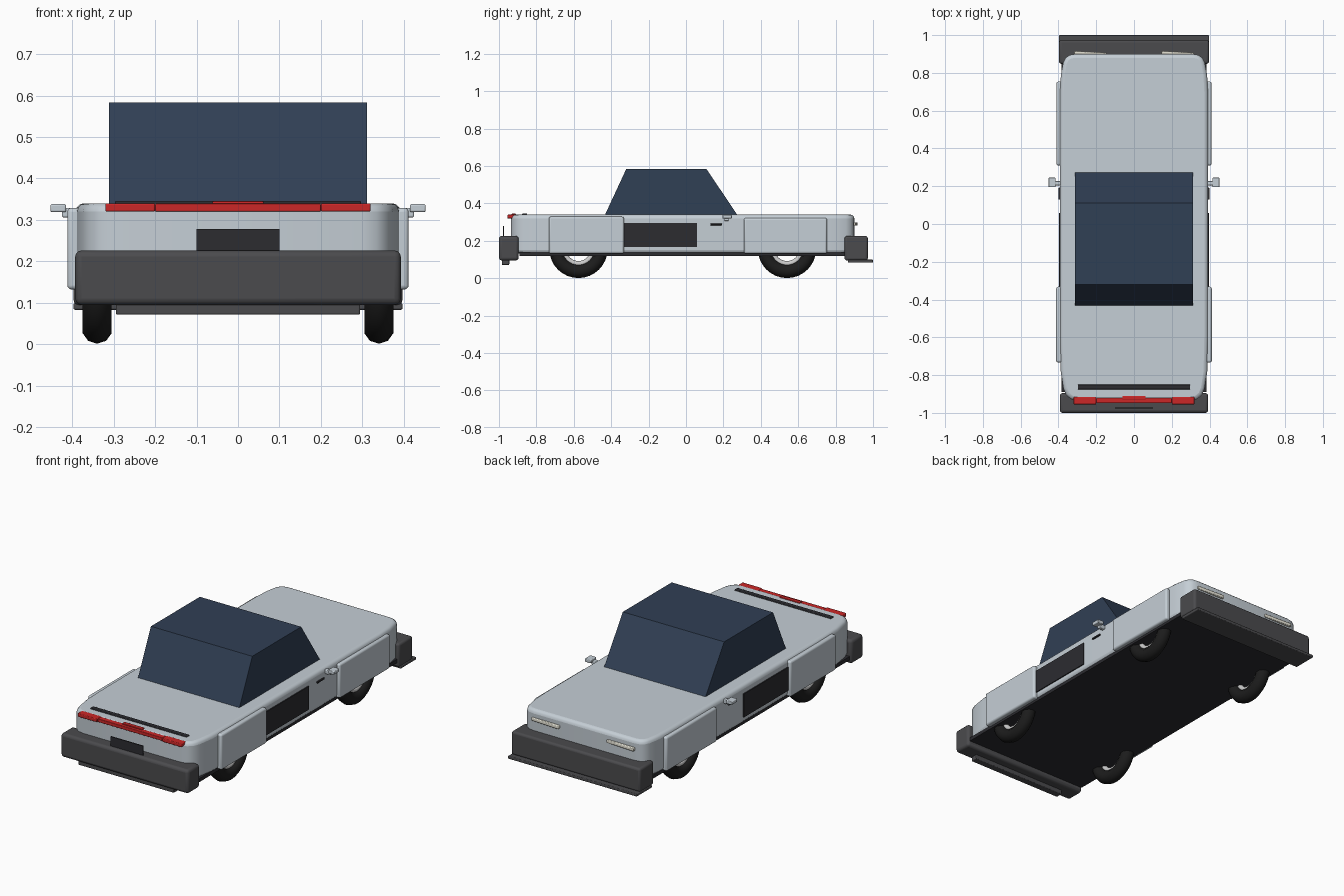
import bpy, bmesh, math

if "Cube" in bpy.data.objects:
    bpy.data.objects.remove(bpy.data.objects["Cube"])


def material(name, rgb):
    m = bpy.data.materials.new(name)
    m.diffuse_color = (*rgb, 1)
    m.use_nodes = True
    m.node_tree.nodes["Principled BSDF"].inputs["Base Color"].default_value = m.diffuse_color
    return m


SILVER = material("silver_paint", (0.56, 0.62, 0.67))
GLASS = material("blue_glass", (0.03, 0.05, 0.09))
DARK = material("dark_plastic", (0.07, 0.07, 0.075))
BLACK = material("black_trim", (0.025, 0.025, 0.03))
TYRE = material("rubber", (0.012, 0.012, 0.012))
RED = material("red_lens", (0.6, 0.02, 0.02))
LAMP = material("lamp_lens", (0.8, 0.78, 0.68))
RIM = material("rim_metal", (0.65, 0.66, 0.67))


def finish(obj, name, mat, bevel=0, segments=3):
    obj.name = name
    obj.data.materials.append(mat)
    if bevel:
        b = obj.modifiers.new("bevel", "BEVEL")
        b.width, b.segments = bevel, segments
        b.limit_method, b.angle_limit = "ANGLE", math.radians(50)
        bpy.context.view_layer.objects.active = obj
        for o in bpy.context.selected_objects:
            o.select_set(False)
        obj.select_set(True)
        bpy.ops.object.shade_smooth_by_angle(angle=math.radians(35))
    return obj


def box(name, x, y, z, mat, bevel=0):
    mid = [(a + b) / 2 for a, b in (x, y, z)]
    bpy.ops.mesh.primitive_cube_add(size=1)
    obj = bpy.context.object
    for v in obj.data.vertices:
        v.co = [v.co[i] * abs(r[1] - r[0]) for i, r in enumerate((x, y, z))]
    obj.location = mid
    return finish(obj, name, mat, bevel)


def prism(name, points, offset, mat, bevel=0):
    """Extrude a closed outline of 3D points along an offset."""
    bm = bmesh.new()
    face = bm.faces.new([bm.verts.new(p) for p in points])
    ext = bmesh.ops.extrude_face_region(bm, geom=[face])
    bmesh.ops.translate(bm, vec=offset,
                        verts=[g for g in ext["geom"] if isinstance(g, bmesh.types.BMVert)])
    bmesh.ops.recalc_face_normals(bm, faces=bm.faces)
    mesh = bpy.data.meshes.new(name)
    bm.to_mesh(mesh)
    bm.free()
    obj = bpy.data.objects.new(name, mesh)
    bpy.context.collection.objects.link(obj)
    return finish(obj, name, mat, bevel)


# body: rounded plan outline extruded up
half = [(0.30, -0.935), (0.335, -0.927), (0.36, -0.905), (0.374, -0.87), (0.388, -0.78),
        (0.392, -0.6), (0.392, 0.7), (0.387, 0.79), (0.375, 0.855), (0.362, 0.88),
        (0.34, 0.895), (0.31, 0.9)]
outline = half + [(-x, y) for x, y in reversed(half)]
prism("body", [(x, y, 0.132) for x, y in outline], (0, 0, 0.208), SILVER, 0.02)

# underside
box("floor_pan", (-0.385, 0.385), (-0.89, 0.86), (0.12, 0.14), BLACK)

# cabin: trapezoid side profile
side = [(-0.435, 0.335), (0.277, 0.335), (0.11, 0.583), (-0.32, 0.583)]
prism("cabin", [(-0.312, y, z) for y, z in side], (0.624, 0, 0), GLASS)

# bumpers and lips
box("tail_bumper", (-0.393, 0.393), (-1.0, -0.895), (0.095, 0.226), DARK, 0.015)
box("nose_bumper", (-0.397, 0.397), (0.848, 0.972), (0.095, 0.226), DARK, 0.012)
box("nose_lip", (-0.397, 0.397), (0.865, 1.0), (0.083, 0.099), DARK, 0.004)
box("tail_lip", (-0.295, 0.295), (-0.985, -0.945), (0.071, 0.1), DARK, 0.004)

# tail details
box("number_plate", (-0.1, 0.1), (-0.978, -0.972), (0.22, 0.278), BLACK)
box("light_bar", (-0.2, 0.2), (-0.948, -0.92), (0.32, 0.339), RED, 0.003)
box("brake_light", (-0.062, 0.062), (-0.932, -0.91), (0.333, 0.345), RED, 0.003)
box("boot_strip", (-0.297, 0.297), (-0.876, -0.85), (0.333, 0.346), BLACK, 0.004)

for s, label in ((-1, "left"), (1, "right")):
    def sided(name, x, y, z, mat, bevel=0):
        return box(f"{label}_{name}", (s * x[0], s * x[1]), y, z, mat, bevel)

    sided("tail_light", (0.2, 0.32), (-0.955, -0.915), (0.32, 0.34), RED, 0.004)
    lamp = sided("headlight", (0.145, 0.317), (0.895, 0.912), (0.281, 0.299), LAMP, 0.004)
    lamp.rotation_euler.z = math.radians(-3)

    # side panels
    sided("tail_fender", (0.38, 0.412), (-0.733, -0.332), (0.132, 0.329), SILVER, 0.01)
    sided("nose_fender", (0.38, 0.41), (0.31, 0.754), (0.132, 0.322), SILVER, 0.01)
    sided("door_panel", (0.385, 0.398), (-0.335, 0.058), (0.166, 0.296), BLACK)
    sided("door_handle", (0.385, 0.4), (0.13, 0.192), (0.283, 0.292), BLACK, 0.002)

    # mirrors
    sided("mirror_arm", (0.385, 0.425), (0.205, 0.228), (0.306, 0.329), SILVER, 0.004)
    sided("mirror", (0.415, 0.453), (0.195, 0.245), (0.319, 0.338), SILVER, 0.004)

    # wheels
    for y, end in ((-0.575, "tail"), (0.54, "nose")):
        for part, major, minor, mat in (("tyre", 0.119, 0.037, TYRE), ("rim", 0.08, 0.015, RIM)):
            bpy.ops.mesh.primitive_torus_add(
                major_radius=major, minor_radius=minor, major_segments=32, minor_segments=10,
                location=(s * 0.34, y, 0.157), rotation=(0, math.pi / 2, 0))
            wheel = finish(bpy.context.object, f"{label}_{end}_{part}", mat)
            bpy.ops.object.shade_smooth_by_angle(angle=math.radians(40))
